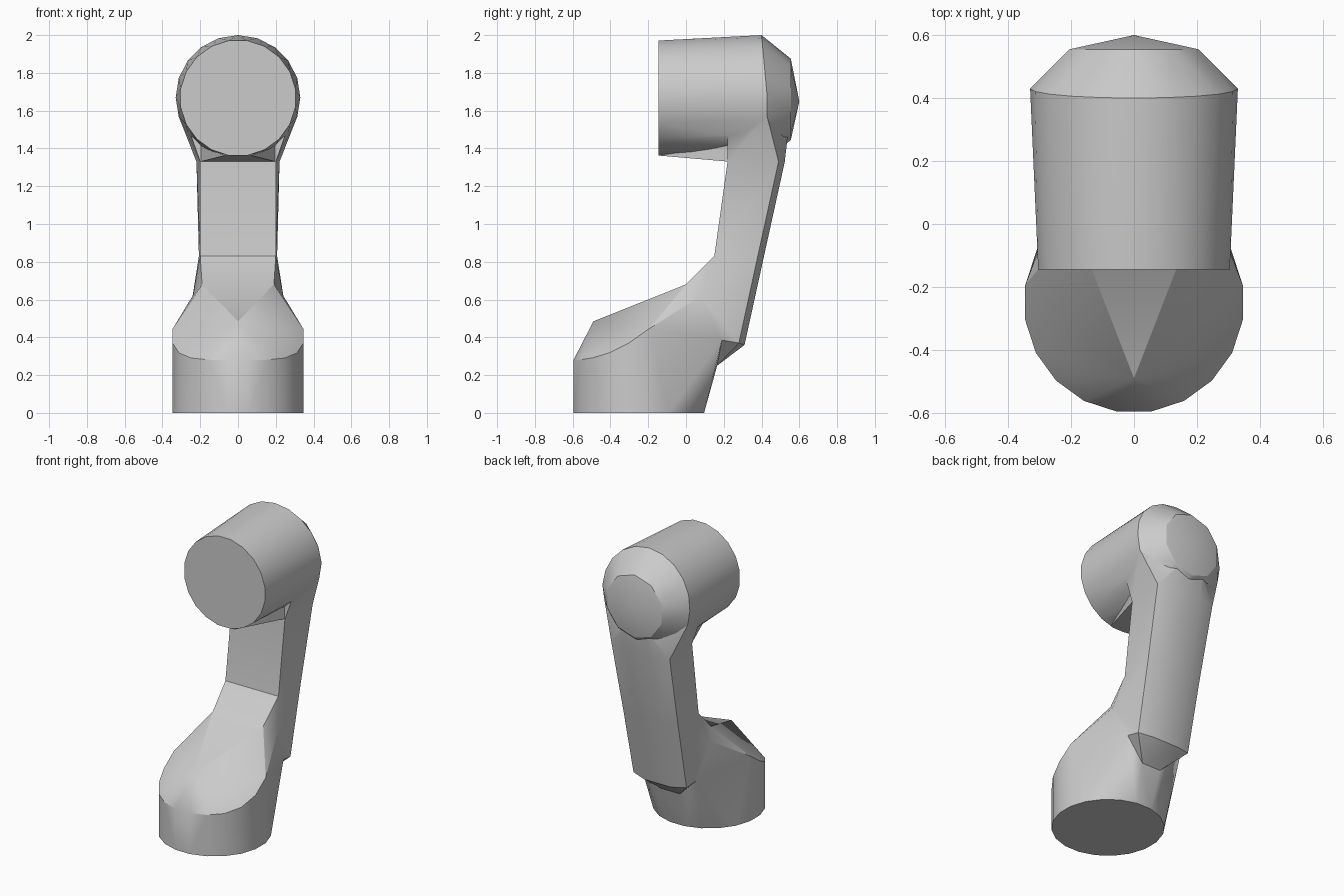
import bpy, bmesh
from math import sin, cos, pi

if "Cube" in bpy.data.objects:
    bpy.data.objects.remove(bpy.data.objects["Cube"])

grey = bpy.data.materials.new("plain grey")
grey.use_nodes = True
grey.diffuse_color = (0.6, 0.6, 0.6, 1)
grey.node_tree.nodes["Principled BSDF"].inputs["Base Color"].default_value = (0.6, 0.6, 0.6, 1)


def both(*points):
    """Mirror points to both sides of the model."""
    return [(s * x, y, z) for x, y, z in points for s in (-1, 1)]


def circle(radius, sides, offset=0.0):
    return [(radius * sin((i + offset) * 2 * pi / sides),
             radius * cos((i + offset) * 2 * pi / sides)) for i in range(sides)]


def upright_ring(radius, y, z, sides, offset=0.0):
    return [(a, y, z + b) for a, b in circle(radius, sides, offset)]


def hull(name, points):
    """Solid convex part wrapped round its corner points."""
    bm = bmesh.new()
    for p in points:
        bm.verts.new(p)
    result = bmesh.ops.convex_hull(bm, input=bm.verts[:])
    loose = {v for v in result["geom_interior"] + result["geom_unused"]
             if isinstance(v, bmesh.types.BMVert)}
    bmesh.ops.delete(bm, geom=list(loose), context='VERTS')
    bmesh.ops.dissolve_limit(bm, angle_limit=0.01, verts=bm.verts[:], edges=bm.edges[:])
    bmesh.ops.recalc_face_normals(bm, faces=bm.faces[:])
    mesh = bpy.data.meshes.new(name)
    bm.to_mesh(mesh)
    bm.free()
    mesh.materials.append(grey)
    ob = bpy.data.objects.new(name, mesh)
    bpy.context.collection.objects.link(ob)
    return ob


# Round foot with a rising rim and a sloped top
foot_ring = [(x, y - 0.25) for x, y in circle(0.35, 20, 0.5)]
foot = [(x, y, 0) for x, y in foot_ring]
foot += [(x, y, 0.28 + 0.17 * ((y + 0.6) / 0.41) ** 2) for x, y in foot_ring if y < -0.15]
foot += [(0, -0.49, 0.485)]
foot += both((0.19, 0, 0.68), (0.24, 0.08, 0.62), (0.21, 0.19, 0.385), (0.07, 0.165, 0.25))

# Leaning arm, with shared cross-sections
arm_low = both((0.2, 0.15, 0.83), (0.207, 0.38, 0.83), (0.1, 0.413, 0.83))
arm_high = both((0.2, 0.22, 1.33), (0.22, 0.49, 1.33), (0.1, 0.523, 1.33))
elbow = arm_low + both((0.19, 0, 0.68), (0.24, 0.08, 0.62), (0.21, 0.19, 0.385),
                       (0.2, 0.28, 0.37), (0.1, 0.31, 0.36), (0.07, 0.165, 0.25))

# Horizontal head with a bevelled, pointed back
front_ring = upright_ring(0.308, -0.145, 1.667, 20, 0.5)
rim = [(x, 0.4 + 0.03 * min(1, (2 - z) / 0.33), z)
       for x, y, z in upright_ring(0.33, 0, 1.67, 20)]
cap_ring = upright_ring(0.215, 0.555, 1.66, 10)
neck = arm_high + [p for p in rim if p[2] < 1.6] + both((0.1, 0.54, 1.48))
neck += [(x, 0.22, z) for x, y, z in upright_ring(0.315, 0, 1.67, 20) if z < 1.5]
wedge = both((0.07, -0.14, 1.362), (0.2, 0.23, 1.33), (0.2, 0.23, 1.42)) + [(0, 0.23, 1.5)]

body = hull("foot", foot)
parts = [hull("elbow", elbow), hull("arm", arm_low + arm_high), hull("neck", neck),
         hull("head_wedge", wedge), hull("head", front_ring + rim),
         hull("head_cap", rim + cap_ring + [(0, 0.6, 1.65)])]

# Weld every part into one continuous shell
bpy.context.view_layer.objects.active = body
for part in parts:
    weld = body.modifiers.new("weld", 'BOOLEAN')
    weld.operation = 'UNION'
    weld.solver = 'EXACT'
    weld.object = part
    bpy.ops.object.modifier_apply(modifier=weld.name)
    bpy.data.objects.remove(part)
body.name = "arm_link"

bpy.ops.object.select_all(action='DESELECT')
body.select_set(True)
bpy.ops.object.shade_smooth_by_angle(angle=0.5)
